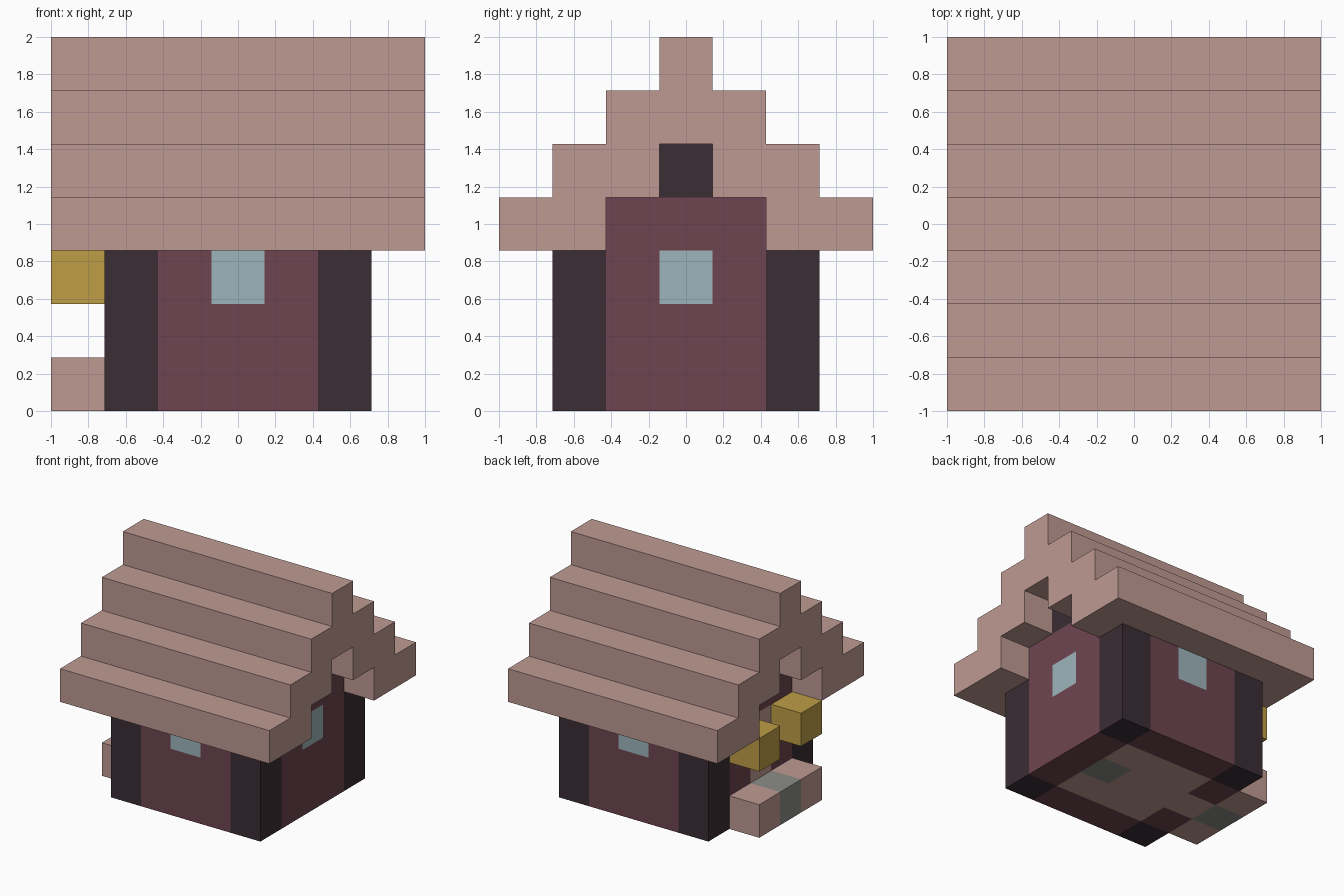
import bpy
import bmesh

cube = bpy.data.objects.get("Cube")
if cube:
    bpy.data.objects.remove(cube, do_unlink=True)

U = 2 / 7  # block size


def material(name, rgb):
    """Flat material from 0-255 display colour, stored as linear."""
    def linear(c):
        c /= 255
        return c / 12.92 if c <= 0.04045 else ((c + 0.055) / 1.055) ** 2.4
    colour = [linear(c) for c in rgb] + [1]
    mat = bpy.data.materials.new(name)
    mat.use_nodes = True
    mat.diffuse_color = colour
    mat.node_tree.nodes["Principled BSDF"].inputs["Base Color"].default_value = colour
    return mat


PINK = material("pale pink wood", (191, 154, 147))
MAROON = material("maroon planks", (110, 69, 80))
DARK = material("dark timber", (59, 45, 53))
GLASS = material("pale blue glass", (157, 181, 187))
YELLOW = material("lamp yellow", (190, 157, 70))
GREY = material("grey stone", (140, 140, 137))


def extrude(name, mat, outline, x0, x1):
    """Extrude a (y, z) outline along x; all values in block units."""
    bm = bmesh.new()
    verts = [bm.verts.new(((x0 - 3.5) * U, (y - 3.5) * U, z * U)) for y, z in outline]
    face = bm.faces.new(verts)
    moved = bmesh.ops.extrude_face_region(bm, geom=[face])["geom"]
    bmesh.ops.translate(bm, vec=((x1 - x0) * U, 0, 0),
                        verts=[v for v in moved if isinstance(v, bmesh.types.BMVert)])
    bmesh.ops.recalc_face_normals(bm, faces=bm.faces)
    mesh = bpy.data.meshes.new(name)
    bm.to_mesh(mesh)
    bm.free()
    mesh.materials.append(mat)
    obj = bpy.data.objects.new(name, mesh)
    bpy.context.collection.objects.link(obj)
    return obj


def block(name, mat, x, y, z, size=(1, 1, 1)):
    """Box from its lowest corner and its size in blocks."""
    dx, dy, dz = size
    return extrude(name, mat, [(y, z), (y + dy, z), (y + dy, z + dz), (y, z + dz)], x, x + dx)


# Stepped roof with a stepped hollow underneath
half = [(0, 3), (0, 4), (1, 4), (1, 5), (2, 5), (2, 6), (3, 6), (3, 7)]
hollow = [(3, 5), (3, 4), (2, 4), (2, 3)]
outer = half + [(7 - y, z) for y, z in reversed(half)]
inner = [(7 - y, z) for y, z in reversed(hollow)] + hollow
extrude("roof", PINK, outer + inner, 0, 7)
block("ridge_beam", DARK, 1, 3, 4, (5, 1, 1))

# Corner posts
for x, side in ((1, "right"), (5, "left")):
    for y, end in ((1, "front"), (5, "back")):
        block(f"{end}_{side}_post", DARK, x, y, 0, (1, 1, 3))

# Front and back walls, each with a window
for y, end in ((1, "front"), (5, "back")):
    block(f"{end}_wall_base", MAROON, 2, y, 0, (3, 1, 2))
    for x, side in ((2, "right"), (4, "left")):
        block(f"{end}_wall_{side}", MAROON, x, y, 2)
    block(f"{end}_window", GLASS, 3, y, 2)

# Gable walls: side pieces and tops
for x, side in ((1, "right"), (5, "left")):
    for y, end in ((2, "front"), (4, "back")):
        block(f"{side}_gable_{end}", MAROON, x, y, 0, (1, 1, 3))
    block(f"{side}_gable_top", MAROON, x, 2, 3, (1, 3, 1))

# Window on one gable, door and threshold on the other
block("left_wall_base", MAROON, 5, 3, 0, (1, 1, 2))
block("left_window", GLASS, 5, 3, 2)
block("threshold", PINK, 1, 3, 0)
block("door", PINK, 1, 3, 1, (1, 1, 2))

# Floor with a stone block set in it
for y, end in ((2, "front"), (4, "back")):
    block(f"floor_{end}", PINK, 2, y, 0, (3, 1, 1))
block("floor_middle", PINK, 2, 3, 0, (2, 1, 1))
block("floor_stone", GREY, 4, 3, 0)

# Doorstep and lamps beside the door
for y, end in ((2, "front"), (4, "back")):
    block(f"doorstep_{end}", PINK, 0, y, 0)
    block(f"{end}_lamp", YELLOW, 0, y, 2)
block("doorstep_stone", GREY, 0, 3, 0)
